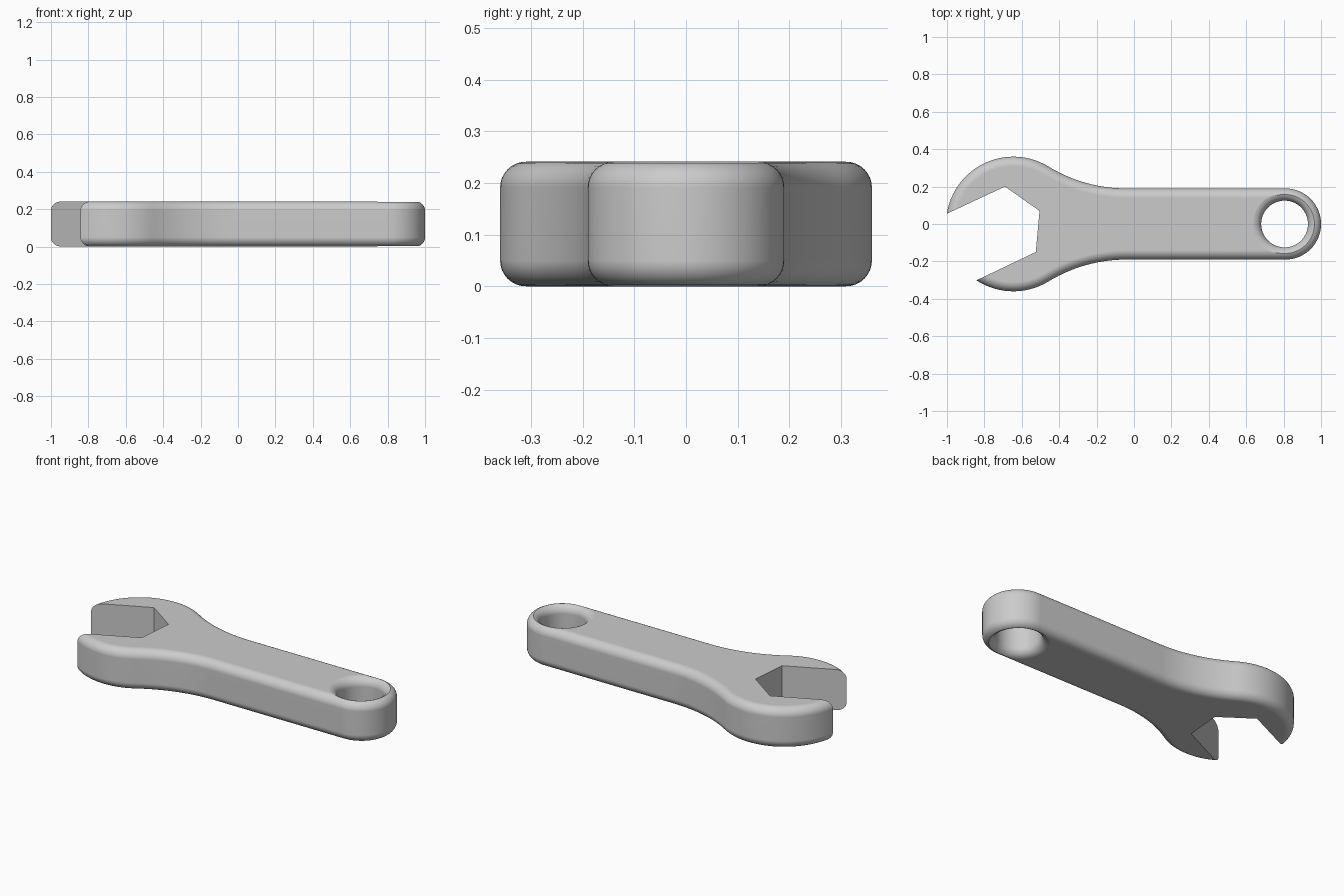
import bpy, bmesh
from math import sin, cos, pi, atan2, radians

default = bpy.data.objects.get("Cube")
if default:
    bpy.data.objects.remove(default, do_unlink=True)

HEIGHT, FILLET = 0.241, 0.05
HEAD_X, HEAD_R = -0.645, 0.36
END_X, END_R = 0.81, 0.19
HOLE_X, HOLE_R = 0.805, 0.125
NECK_R = 0.8
NECK_Y = END_R + NECK_R
NECK_X = HEAD_X + ((HEAD_R + NECK_R) ** 2 - NECK_Y ** 2) ** 0.5

steel = bpy.data.materials.new("steel grey")
steel.use_nodes = True
steel.diffuse_color = (0.6, 0.6, 0.6, 1)
steel.node_tree.nodes["Principled BSDF"].inputs["Base Color"].default_value = (0.6, 0.6, 0.6, 1)


def arc(cx, cy, r, a0, a1, n):
    return [(cx + r * cos(a0 + (a1 - a0) * i / n), cy + r * sin(a0 + (a1 - a0) * i / n))
            for i in range(n + 1)]


def outline(inset):
    """Closed wrench contour, moved inwards by inset."""
    phi = atan2(NECK_Y, NECK_X - HEAD_X)
    neck = arc(NECK_X, NECK_Y, NECK_R + inset, -pi / 2, phi - pi, 14)
    end = arc(END_X, 0, END_R - inset, -pi / 2, pi / 2, 32)
    head = arc(HEAD_X, 0, HEAD_R - inset, phi, 2 * pi - phi, 56)
    lower_neck = [(x, -y) for x, y in reversed(neck)]
    return end + neck + head[1:-1] + lower_neck


def loft(name, rings):
    """Solid through rings of (points, z), capped at both ends."""
    bm = bmesh.new()
    loops = [[bm.verts.new((x, y, z)) for x, y in pts] for pts, z in rings]
    for a, b in zip(loops, loops[1:]):
        n = len(a)
        for i in range(n):
            j = (i + 1) % n
            bm.faces.new((a[i], a[j], b[j], b[i]))
    bm.faces.new(loops[0][::-1])
    bm.faces.new(loops[-1])
    bmesh.ops.recalc_face_normals(bm, faces=bm.faces)
    mesh = bpy.data.meshes.new(name)
    bm.to_mesh(mesh)
    bm.free()
    mesh.materials.append(steel)
    obj = bpy.data.objects.new(name, mesh)
    bpy.context.collection.objects.link(obj)
    return obj


# Body with rounded rims
STEPS = 8
quarter = [pi / 2 * i / STEPS for i in range(STEPS + 1)]
lower = [(FILLET * (1 - sin(a)), FILLET * (1 - cos(a))) for a in quarter]
section = lower + [(d, HEIGHT - z) for d, z in reversed(lower)]
wrench = loft("wrench_body", [(outline(d), z) for d, z in section])

# Hanging hole cutter, flared at both ends
flare = [(FILLET * (1 - cos(a)), FILLET * (1 - sin(a))) for a in quarter[:-1]]
top = [(d, HEIGHT - z) for d, z in flare] + [(FILLET, HEIGHT + 0.001), (FILLET, HEIGHT + 0.1)]
spool = [(d, HEIGHT - z) for d, z in reversed(top)] + top
hole_cutter = loft("hole_cutter", [(arc(HOLE_X, 0, HOLE_R + d, 0, 2 * pi, 64)[:-1], z)
                                   for d, z in spool])

# Tilted jaw cutter, reaching past the head
jaw = [(-1.31, -0.09), (-1.155, -0.45), (-0.525, -0.15), (-0.505, 0.07), (-0.69, 0.20)]
jaw_cutter = loft("jaw_cutter", [(jaw, -0.1), (jaw, HEIGHT + 0.1)])

bpy.ops.object.select_all(action='DESELECT')
wrench.select_set(True)
bpy.context.view_layer.objects.active = wrench
for cutter in (hole_cutter, jaw_cutter):
    cutter.hide_render = True
    mod = wrench.modifiers.new(cutter.name, 'BOOLEAN')
    mod.operation = 'DIFFERENCE'
    mod.solver = 'EXACT'
    mod.object = cutter
    bpy.ops.object.modifier_apply(modifier=mod.name)
    bpy.data.objects.remove(cutter, do_unlink=True)

# Smooth rims, crisp jaw edges, flat faces kept flat
bpy.ops.object.shade_smooth_by_angle(angle=radians(30))
normals = wrench.modifiers.new("flat_faces", 'WEIGHTED_NORMAL')
normals.keep_sharp = True
